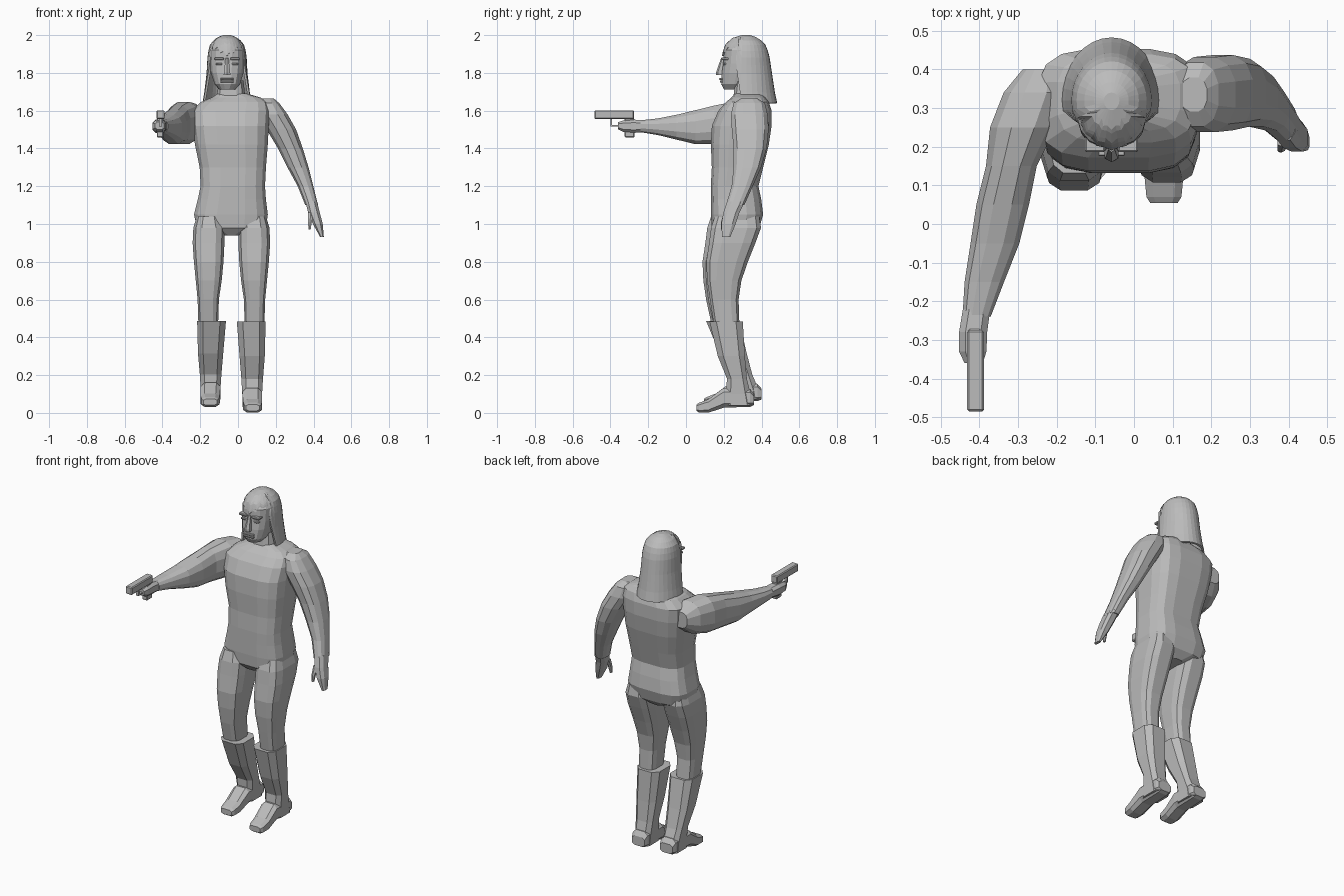
import bpy, bmesh, math
from mathutils import Vector

cube = bpy.data.objects.get("Cube")
if cube:
    bpy.data.objects.remove(cube)

grey = bpy.data.materials.new("plain grey")
grey.use_nodes = True
colour = (.5, .5, .5, 1)
grey.diffuse_color = colour
grey.node_tree.nodes["Principled BSDF"].inputs["Base Color"].default_value = colour


def finish(name, bm):
    bmesh.ops.recalc_face_normals(bm, faces=bm.faces[:])
    mesh = bpy.data.meshes.new(name)
    bm.to_mesh(mesh)
    bm.free()
    mesh.materials.append(grey)
    obj = bpy.data.objects.new(name, mesh)
    bpy.context.scene.collection.objects.link(obj)
    return obj


def loft(name, axis, rings, sides=12, power=.7, move=None):
    """Skin rounded-box rings: (position on axis, low x, high x, low side, high side)."""
    bm = bmesh.new()
    loops = []
    for t, x0, x1, s0, s1 in rings:
        loop = []
        for i in range(sides):
            angle = math.tau * (i + .5) / sides
            c, s = math.cos(angle), math.sin(angle)
            c = math.copysign(abs(c) ** power, c)
            s = math.copysign(abs(s) ** power, s)
            x = (x0 + x1) / 2 + c * (x1 - x0) / 2
            side = (s0 + s1) / 2 + s * (s1 - s0) / 2
            point = Vector((x, side, t) if axis == "z" else (x, t, side))
            loop.append(bm.verts.new(move(point) if move else point))
        loops.append(loop)
    for low, high in zip(loops, loops[1:]):
        for i in range(sides):
            j = (i + 1) % sides
            bm.faces.new((low[i], low[j], high[j], high[i]))
    bm.faces.new(loops[0])
    bm.faces.new(loops[-1])
    return finish(name, bm)


def box(name, x, y, z, bevel=0):
    bm = bmesh.new()
    bmesh.ops.create_cube(bm, size=1)
    for v in bm.verts:
        v.co = [(a + b) / 2 + c * (b - a) for (a, b), c in zip((x, y, z), v.co)]
    if bevel:
        bmesh.ops.bevel(bm, geom=bm.edges[:], offset=bevel, segments=1, affect="EDGES")
    return finish(name, bm)


# Torso from crotch to collar
loft("torso", "z", [
    (.94, -.08, .01, .17, .35),
    (.98, -.22, .15, .135, .39),
    (1.05, -.235, .16, .13, .41),
    (1.13, -.215, .15, .13, .4),
    (1.2, -.2, .145, .13, .385),
    (1.3, -.205, .15, .135, .41),
    (1.42, -.23, .16, .13, .44),
    (1.52, -.245, .165, .135, .455),
    (1.6, -.25, .17, .17, .455),
    (1.645, -.2, .16, .21, .44),
    (1.67, -.14, .12, .24, .42),
    (1.69, -.11, .05, .26, .4)], sides=16, power=.6)

# Legs and boots; the right leg is mirrored and steps back
leg = [
    (1.04, .02, .15, .15, .39),
    (.98, 0, .168, .13, .4),
    (.9, 0, .172, .12, .37),
    (.8, .005, .165, .105, .33),
    (.7, .015, .155, .11, .295),
    (.6, .03, .145, .125, .28),
    (.44, .035, .14, .15, .285)]
shaft = [
    (.485, -.01, .15, .12, .305),
    (.3, .005, .145, .165, .315),
    (.18, .015, .135, .215, .325),
    (.1, .02, .13, .205, .345),
    (.04, .02, .13, .2, .36)]
foot = [
    (.36, .03, .12, .04, .1),
    (.34, .022, .128, .03, .13),
    (.2, .02, .13, .025, .135),
    (.12, .025, .13, 0, .075),
    (.07, .03, .125, 0, .055),
    (.055, .04, .115, .01, .045)]


def step_back(p):
    low = min(max((.5 - p.z) / .4, 0), 1)
    return Vector((-.07 - p.x, p.y - .02 + .06 * low, p.z + .03 * low))


for label, move in (("left", None), ("right", step_back)):
    loft(label + "_leg", "z", leg, power=.6, move=move)
    loft(label + "_boot_shaft", "z", shaft, sides=8, power=.6, move=move)
    loft(label + "_boot_foot", "y", foot, sides=8, power=.6, move=move)

# Left arm hanging out to the side
loft("left_arm", "z", [
    (1.665, .12, .19, .29, .38),
    (1.64, .1, .22, .25, .42),
    (1.58, .1, .265, .235, .435),
    (1.5, .15, .31, .24, .44),
    (1.4, .21, .345, .25, .43),
    (1.3, .26, .375, .25, .4),
    (1.2, .315, .4, .24, .355),
    (1.1, .355, .425, .21, .31)], power=.8)
loft("left_hand", "z", [
    (1.12, .355, .42, .215, .315),
    (1.06, .37, .435, .195, .285),
    (1, .395, .45, .185, .265),
    (.93, .435, .455, .19, .235)], sides=8)
loft("left_thumb", "z", [
    (1.06, .37, .4, .2, .23),
    (1.01, .37, .392, .185, .21),
    (.97, .372, .385, .185, .2)], sides=6)

# Right arm reaching forward
loft("right_arm", "y", [
    (.4, -.29, -.19, 1.49, 1.59),
    (.34, -.34, -.17, 1.44, 1.64),
    (.25, -.375, -.2, 1.42, 1.65),
    (.15, -.385, -.25, 1.42, 1.63),
    (.05, -.41, -.27, 1.42, 1.605),
    (-.05, -.425, -.295, 1.445, 1.58),
    (-.15, -.44, -.335, 1.47, 1.56),
    (-.24, -.445, -.37, 1.485, 1.55)], power=.8)
loft("right_hand", "y", [
    (-.22, -.445, -.37, 1.485, 1.55),
    (-.28, -.455, -.378, 1.48, 1.555),
    (-.33, -.455, -.38, 1.485, 1.55),
    (-.36, -.44, -.39, 1.5, 1.54)], sides=8)

# Pistol
box("pistol_slide", (-.432, -.388), (-.485, -.275), (1.555, 1.602), .005)
box("pistol_grip", (-.43, -.395), (-.325, -.272), (1.458, 1.56), .005)
box("trigger_guard_front", (-.418, -.402), (-.4, -.392), (1.52, 1.56))
box("trigger_guard_bottom", (-.418, -.402), (-.4, -.32), (1.515, 1.523))

# Neck and head
loft("neck", "z", [
    (1.6, -.12, .05, .25, .42),
    (1.68, -.115, .04, .25, .4),
    (1.76, -.1, .03, .26, .4)])
loft("head", "z", [
    (1.712, -.1, -.015, .2, .34),
    (1.74, -.125, .012, .185, .38),
    (1.8, -.145, .03, .188, .41),
    (1.85, -.15, .035, .195, .42),
    (1.92, -.15, .035, .2, .42),
    (1.97, -.12, .01, .25, .38)], sides=16, power=.8)

# Face features
middle = -.058
loft("nose", "z", [
    (1.79, middle - .02, middle + .02, .16, .21),
    (1.805, middle - .018, middle + .018, .16, .21),
    (1.88, middle - .009, middle + .009, .186, .22)], sides=6)
for name, z, depth in (("upper_lip", 1.768, .176), ("lower_lip", 1.754, .179)):
    box(name, (middle - .035, middle + .035), (depth, .22), (z - .006, z + .006), .003)
for label, side in (("left", 1), ("right", -1)):
    x = middle + side * .043
    box(label + "_brow", (x - .026, x + .026), (.186, .23), (1.868, 1.882), .004)
    box(label + "_eye", (x - .017, x + .017), (.194, .23), (1.842, 1.853), .003)


# Long hair: columns from crown, short in front and full length behind
def blend(z, table):
    for (z0, a0, b0), (z1, a1, b1) in zip(table, table[1:]):
        if z >= z1:
            f = (z0 - z) / (z0 - z1)
            return a0 + f * (a1 - a0), b0 + f * (b1 - b0)
    return table[-1][1:]


# Height, half width and depth behind the crown
hair_shape = [(2, .02, .02), (1.985, .06, .065), (1.95, .09, .1), (1.9, .103, .12),
              (1.8, .108, .135), (1.7, .12, .15), (1.64, .13, .163)]
columns, rows = 32, 10
bm = bmesh.new()
grid = []
for i in range(columns):
    angle = math.tau * i / columns
    turn = abs((angle + math.pi) % math.tau - math.pi)
    fringe = 1.905 + .02 * (i % 2) - .015 * math.cos(turn * 4)
    bottom = fringe if turn < 1.05 else 1.8 if turn < 1.3 else 1.64
    column = []
    for r in range(rows + 1):
        f = r / rows
        z = 2 - (2 - bottom) * f ** 1.6
        wide, back = blend(z, hair_shape)
        front = min(wide * 1.25, .13)
        depth = front if math.cos(angle) > 0 else back
        column.append(bm.verts.new((middle + wide * math.sin(angle),
                                    .32 - depth * math.cos(angle), z)))
    grid.append(column)
for i in range(columns):
    a, b = grid[i], grid[(i + 1) % columns]
    for r in range(rows):
        bm.faces.new((a[r], a[r + 1], b[r + 1], b[r]))
bm.faces.new([column[0] for column in grid])
hair = finish("hair", bm)
thick = hair.modifiers.new("thickness", "SOLIDIFY")
thick.thickness = .012
thick.offset = -1
